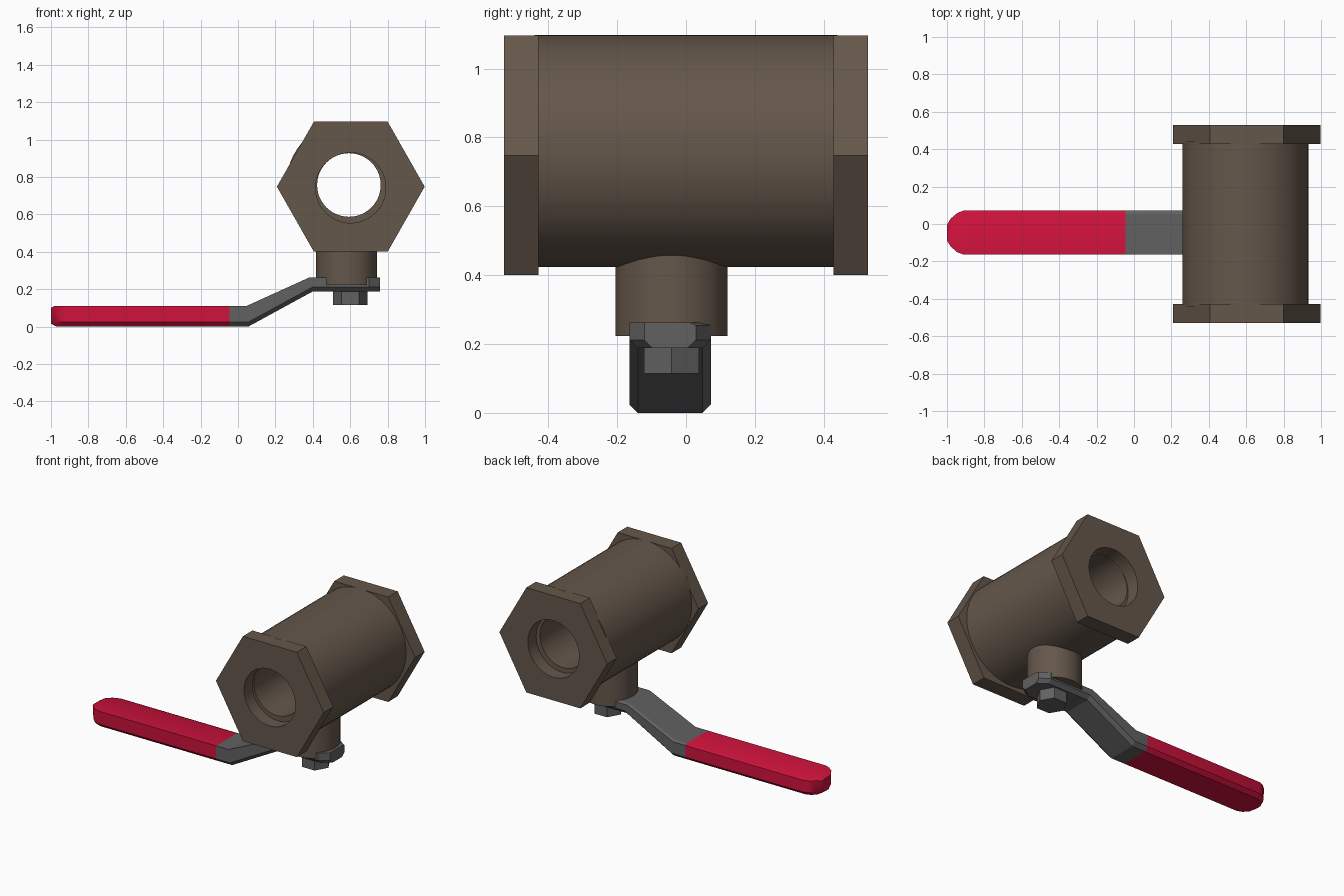
import bpy, bmesh, math
from mathutils import Vector

if "Cube" in bpy.data.objects:
    bpy.data.objects.remove(bpy.data.objects["Cube"])


def material(name, r, g, b):
    m = bpy.data.materials.new(name)
    m.diffuse_color = (r, g, b, 1)
    m.use_nodes = True
    m.node_tree.nodes["Principled BSDF"].inputs["Base Color"].default_value = m.diffuse_color
    return m


BRONZE = material("bronze", 0.13, 0.095, 0.07)
STEEL = material("steel", 0.12, 0.12, 0.12)
RED = material("red_rubber", 0.62, 0.006, 0.045)


def loft(name, rings, mat=None, angle=30):
    """Skin a list of equal-length rings of points and cap both ends."""
    bm = bmesh.new()
    loops = [[bm.verts.new(p) for p in ring] for ring in rings]
    for a, b in zip(loops, loops[1:]):
        for i in range(len(a)):
            j = (i + 1) % len(a)
            bm.faces.new((a[i], a[j], b[j], b[i]))
    bm.faces.new(loops[0])
    bm.faces.new(loops[-1])
    bmesh.ops.recalc_face_normals(bm, faces=bm.faces)
    me = bpy.data.meshes.new(name)
    bm.to_mesh(me)
    bm.free()
    ob = bpy.data.objects.new(name, me)
    bpy.context.collection.objects.link(ob)
    if mat:
        me.materials.append(mat)
    smooth(ob, angle)
    return ob


def smooth(ob, angle=30):
    bpy.ops.object.select_all(action='DESELECT')
    bpy.context.view_layer.objects.active = ob
    ob.select_set(True)
    bpy.ops.object.shade_smooth_by_angle(angle=math.radians(angle))


def prism(name, axis, cu, cv, ru, rv, lo, hi, sides, mat=None):
    """Prism along 'y' (u=x, v=z) or 'z' (u=x, v=y)."""
    rings = []
    for w in (lo, hi):
        ring = []
        for i in range(sides):
            t = 2 * math.pi * i / sides
            u, v = cu + ru * math.cos(t), cv + rv * math.sin(t)
            ring.append(Vector((u, w, v) if axis == 'y' else (u, v, w)))
        rings.append(ring)
    return loft(name, rings, mat)


def cut(ob, cutter):
    m = ob.modifiers.new("bore", 'BOOLEAN')
    m.operation = 'DIFFERENCE'
    m.solver = 'EXACT'
    m.object = cutter
    bpy.context.view_layer.objects.active = ob
    bpy.ops.object.modifier_apply(modifier=m.name)
    bpy.data.objects.remove(cutter)
    smooth(ob)


# Valve body with through bore
body = prism("valve_body", 'y', 0.595, 0.76, 0.337, 0.337, -0.44, 0.44, 64, BRONZE)
cut(body, prism("bore_cutter", 'y', 0.593, 0.757, 0.17, 0.17, -0.7, 0.7, 48))

# Hexagonal end collars with slightly wider holes
for name, lo, hi in (("front_collar", -0.528, -0.428), ("back_collar", 0.428, 0.528)):
    collar = prism(name, 'y', 0.603, 0.748, 0.395, 0.401, lo, hi, 6, BRONZE)
    cut(collar, prism("hole_cutter", 'y', 0.602, 0.742, 0.188, 0.188, lo - 0.1, hi + 0.1, 48))

# Stem and nut
prism("stem", 'z', 0.58, -0.042, 0.163, 0.163, 0.223, 0.50, 48, BRONZE)
prism("nut", 'z', 0.60, -0.042, 0.092, 0.092, 0.115, 0.20, 6, STEEL)


def section(x_low, x_top, z_low, z_top, half, c=0.024):
    """Lever cross-section with chamfered lower edges and one upper edge."""
    y = -0.046
    return [(x_top, y - half, z_top), (x_low, y - half, z_low + c),
            (x_low, y - half + c, z_low), (x_low, y + half - c, z_low),
            (x_low, y + half, z_low + c), (x_top, y + half, z_top - 0.008),
            (x_top, y + half - 0.018, z_top)]


# Cranked lever arm
loft("lever_arm", [
    section(-0.045, -0.045, 0, 0.11, 0.118),
    section(0.055, 0.045, 0, 0.11, 0.118),
    section(0.40, 0.38, 0.188, 0.262, 0.118),
    section(0.70, 0.70, 0.188, 0.262, 0.118),
    section(0.76, 0.76, 0.188, 0.262, 0.075)], STEEL, 20)

# Red grip with rounded tip
loft("grip", [
    section(-1.0, -1.0, 0.015, 0.10, 0.042),
    section(-0.975, -0.98, 0.002, 0.11, 0.075),
    section(-0.945, -0.945, 0, 0.11, 0.105),
    section(-0.91, -0.91, 0, 0.11, 0.118),
    section(-0.045, -0.045, 0, 0.11, 0.118)], RED, 30)
